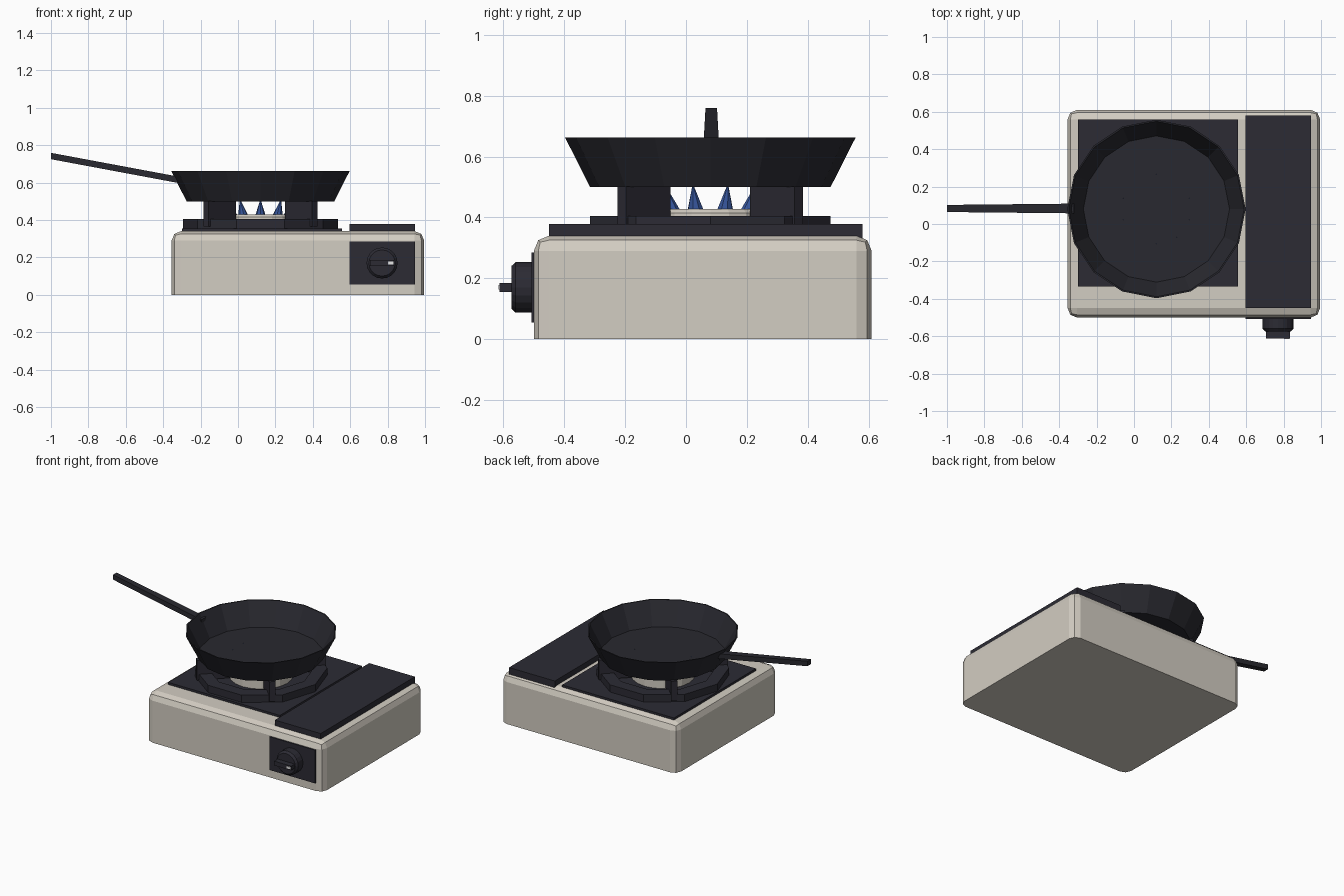
import bpy, bmesh, math
from mathutils import Vector, Matrix

cube = bpy.data.objects.get("Cube")
if cube:
    bpy.data.objects.remove(cube)


def material(name, rgb):
    m = bpy.data.materials.new(name)
    m.use_nodes = True
    m.diffuse_color = (*rgb, 1)
    bsdf = next(n for n in m.node_tree.nodes if n.type == 'BSDF_PRINCIPLED')
    bsdf.inputs["Base Color"].default_value = (*rgb, 1)
    return m


CREAM = material("cream enamel", (0.65, 0.61, 0.54))
DARK = material("charcoal metal", (0.025, 0.024, 0.034))
IRON = material("pan black", (0.022, 0.022, 0.029))
BLUE = material("flame blue", (0.04, 0.1, 0.36))
WHITE = material("marker white", (0.8, 0.8, 0.8))

CX, CY = 0.12, 0.08  # burner axis


def finish(name, bm, mat):
    bmesh.ops.recalc_face_normals(bm, faces=bm.faces)
    mesh = bpy.data.meshes.new(name)
    bm.to_mesh(mesh)
    bm.free()
    mesh.materials.append(mat)
    ob = bpy.data.objects.new(name, mesh)
    bpy.context.collection.objects.link(ob)
    return ob


def box(name, lo, hi, mat, turn=None):
    """Box between two corners, optionally transformed."""
    lo, hi = Vector(lo), Vector(hi)
    bm = bmesh.new()
    bmesh.ops.create_cube(bm, size=1)
    for v in bm.verts:
        v.co = (lo + hi) / 2 + v.co * (hi - lo)
    if turn:
        bm.transform(turn)
    return finish(name, bm, mat)


def lathe(name, profile, sides, mat, place, closed=False):
    """Revolve (radius, height) points around local z."""
    bm = bmesh.new()
    rings = []
    for r, z in profile:
        rings.append([bm.verts.new((r * math.cos(math.tau * i / sides),
                                    r * math.sin(math.tau * i / sides), z))
                      for i in range(sides)])
    pairs = list(zip(rings, rings[1:]))
    if closed:
        pairs.append((rings[-1], rings[0]))
    for a, b in pairs:
        for i in range(sides):
            j = (i + 1) % sides
            bm.faces.new((a[i], a[j], b[j], b[i]))
    if not closed:
        bm.faces.new(rings[0])
        bm.faces.new(rings[-1])
    bm.transform(place)
    return finish(name, bm, mat)


AXIS = Matrix.Translation((CX, CY, 0))

# Stove body: every edge rounded except around the base
body = box("stove_body", (-0.355, -0.5, 0), (0.995, 0.61, 0.34), CREAM)
bm = bmesh.new()
bm.from_mesh(body.data)
edges = [e for e in bm.edges if max(v.co.z for v in e.verts) > 0.1]
bmesh.ops.bevel(bm, geom=edges, offset=0.05, segments=2, profile=0.5,
                affect='EDGES')
bm.to_mesh(body.data)
bm.free()

# Top plate, gas cover and control panel
box("drip_plate", (-0.3, -0.335, 0.33), (0.555, 0.56, 0.355), DARK)
box("gas_cover", (0.597, -0.45, 0.33), (0.947, 0.58, 0.378), DARK)
box("control_panel", (0.597, -0.508, 0.055), (0.945, -0.48, 0.285), DARK)

# Knob with grip and marker
KNOB = Matrix.Translation((0.77, -0.5, 0.17)) @ Matrix.Rotation(math.pi / 2, 4, 'X')
lathe("knob", [(0.083, 0), (0.083, 0.06), (0.07, 0.074)], 20, DARK, KNOB)
box("knob_grip", (0.705, -0.612, 0.155), (0.835, -0.56, 0.185), DARK)
box("knob_marker", (0.803, -0.616, 0.163), (0.831, -0.61, 0.178), WHITE)

# Burner head
lathe("burner", [(0.2, 0.35), (0.2, 0.415), (0.185, 0.428)], 20, CREAM, AXIS)

# Pan support: ten-sided ring and four diagonal bars
lathe("support_ring", [(0.415, 0.35), (0.415, 0.405), (0.33, 0.405), (0.33, 0.35)],
      10, DARK, AXIS, closed=True)
for i in range(4):
    spin = AXIS @ Matrix.Rotation(math.radians(45 + 90 * i), 4, 'Z')
    box(f"support_bar_{i + 1}", (0.204, -0.02, 0.365), (0.411, 0.02, 0.502), DARK, spin)

# Flames leaning outward, tips just meeting the pan floor
for i in range(10):
    spin = AXIS @ Matrix.Rotation(math.radians(18 + 36 * i), 4, 'Z')
    bm = bmesh.new()
    bmesh.ops.create_cone(bm, cap_ends=True, segments=8, radius1=0.027,
                          radius2=0, depth=0.086)
    for v in bm.verts:
        top = v.co.z > 0
        v.co += Vector((0.187 if top else 0.157, 0, 0.469))
    bm.transform(spin)
    finish(f"flame_{i + 1}", bm, BLUE)

# Frying pan
lathe("pan", [(0.395, 0.5), (0.477, 0.662), (0.469, 0.662), (0.391, 0.508)],
      16, IRON, AXIS)

# Tapered, upward sloping handle
handle = box("pan_handle", (-1, -0.5, -0.5), (-0.32, 0.5, 0.5), IRON)
for v in handle.data.vertices:
    outer = v.co.x < -0.6
    width, mid = (0.038, 0.742) if outer else (0.052, 0.615)
    v.co.y = CY + 0.003 + v.co.y * width
    v.co.z = mid + v.co.z * 0.034
